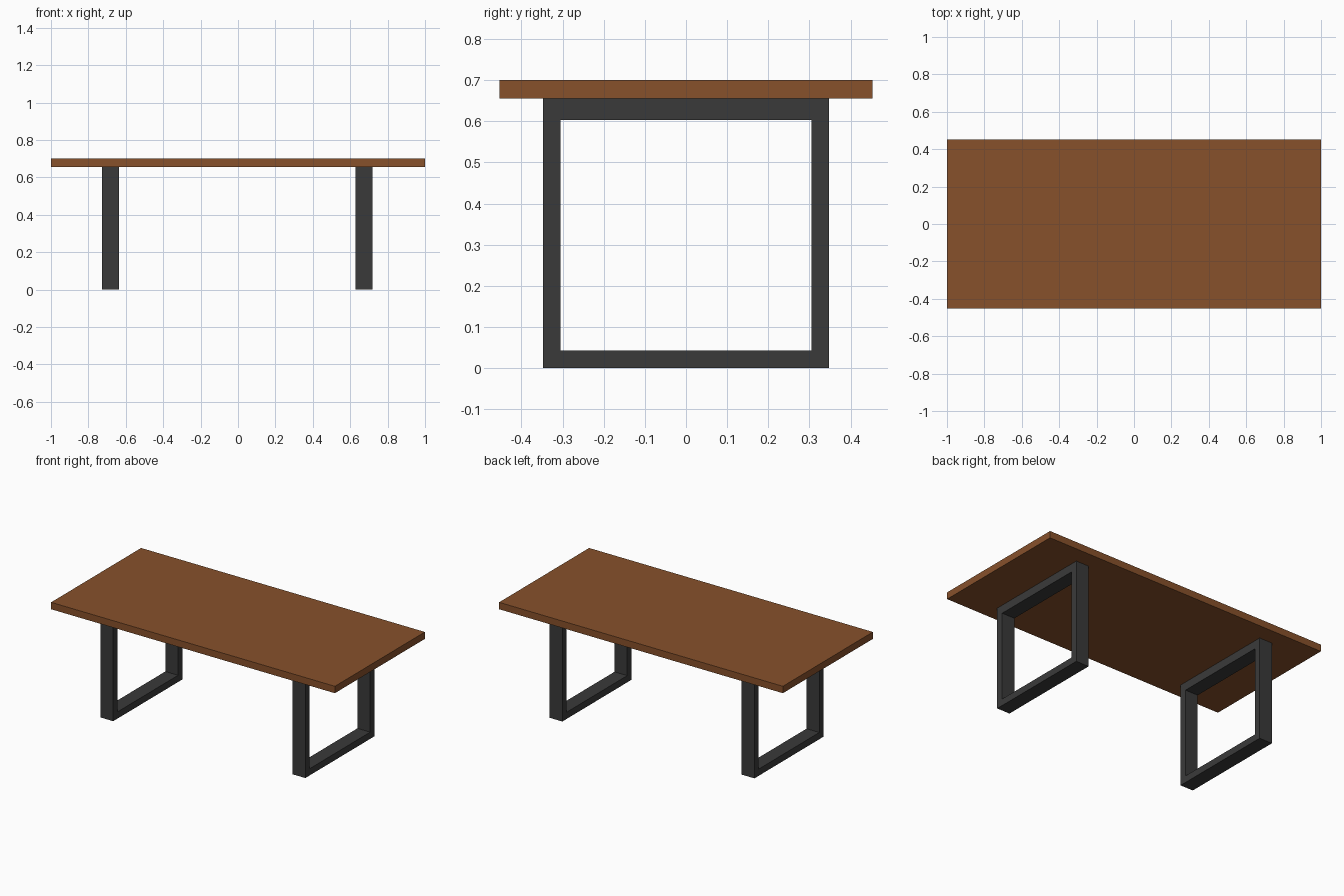
import bpy
import bmesh

cube = bpy.data.objects.get("Cube")
if cube:
    bpy.data.objects.remove(cube, do_unlink=True)


def material(name, color):
    mat = bpy.data.materials.new(name)
    mat.use_nodes = True
    mat.diffuse_color = color
    bsdf = next(n for n in mat.node_tree.nodes if n.type == "BSDF_PRINCIPLED")
    bsdf.inputs["Base Color"].default_value = color
    return mat


def add_object(name, bm, mat, location):
    bmesh.ops.recalc_face_normals(bm, faces=bm.faces)
    mesh = bpy.data.meshes.new(name)
    bm.to_mesh(mesh)
    bm.free()
    mesh.materials.append(mat)
    obj = bpy.data.objects.new(name, mesh)
    obj.location = location
    bpy.context.collection.objects.link(obj)
    return obj


def rectangle(y, low, high):
    return [(-y, low), (y, low), (y, high), (-y, high)]


wood = material("brown wood", (0.242, 0.082, 0.024, 1))
metal = material("dark metal", (0.042, 0.042, 0.042, 1))

TOP_UNDERSIDE, TOP_HEIGHT = 0.656, 0.70
FRAME_WIDTH = 0.09

# Tabletop slab
bm = bmesh.new()
bmesh.ops.create_cube(bm, size=1)
thickness = TOP_HEIGHT - TOP_UNDERSIDE
bmesh.ops.scale(bm, vec=(2, 0.906, thickness), verts=bm.verts)
add_object("tabletop", bm, wood, (0, 0, TOP_HEIGHT - thickness / 2))


# Rectangular leg frame: a ring between two outlines, extruded along x
def leg_frame(name, x):
    bm = bmesh.new()
    outer = rectangle(0.348, 0, TOP_UNDERSIDE - 0.001)
    inner = rectangle(0.305, 0.043, 0.603)
    loops = [[bm.verts.new((-FRAME_WIDTH / 2, y, z)) for y, z in outline]
             for outline in (outer, inner)]
    ring = []
    for i in range(4):
        j = (i + 1) % 4
        ring.append(bm.faces.new((loops[0][i], loops[0][j], loops[1][j], loops[1][i])))
    result = bmesh.ops.extrude_face_region(bm, geom=ring, use_keep_orig=True)
    moved = [g for g in result["geom"] if isinstance(g, bmesh.types.BMVert)]
    bmesh.ops.translate(bm, vec=(FRAME_WIDTH, 0, 0), verts=moved)
    add_object(name, bm, metal, (x, 0, 0))


leg_frame("right_leg_frame", -0.681)
leg_frame("left_leg_frame", 0.673)
